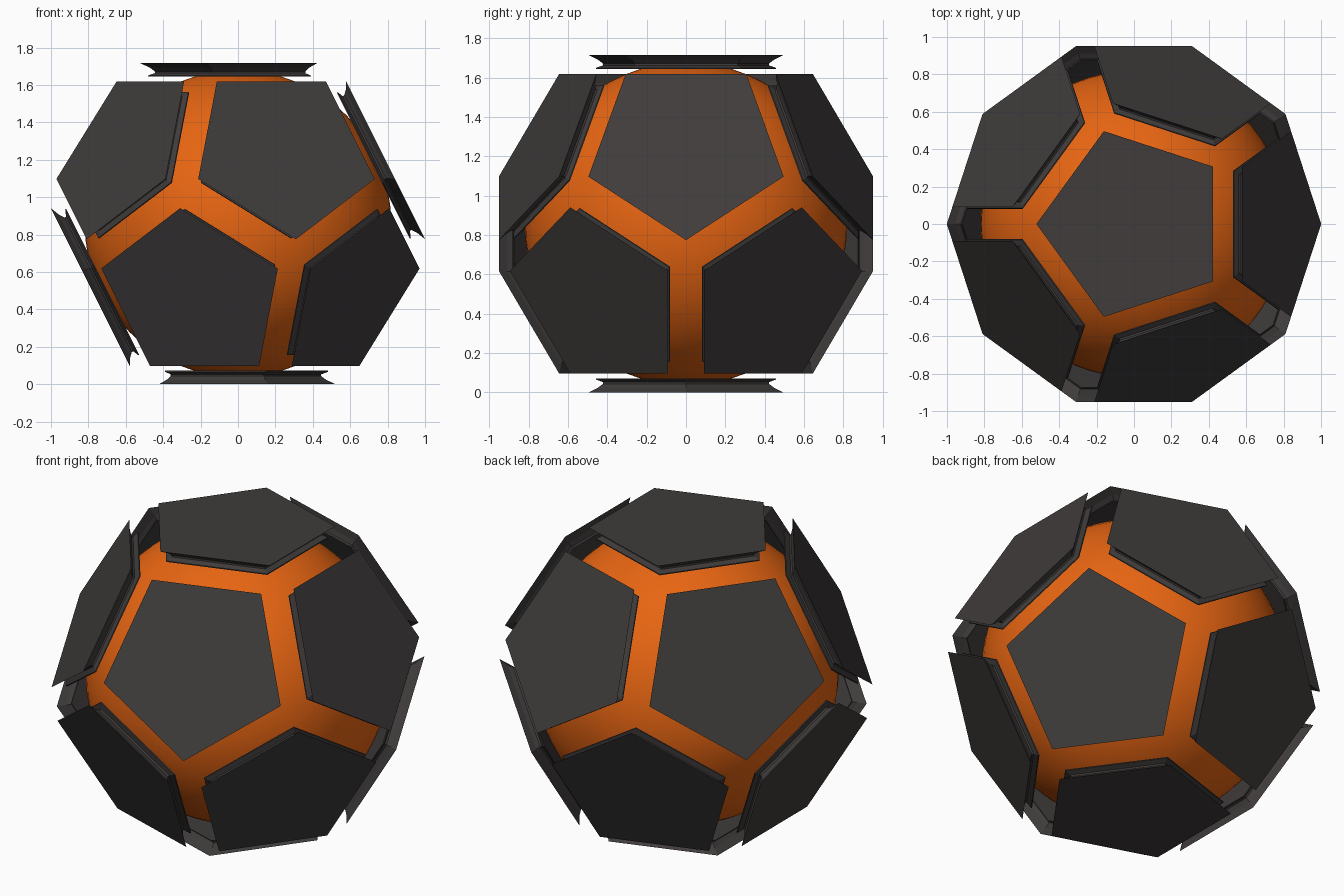
import bpy
import bmesh
from math import atan, cos, pi, radians, sin
from mathutils import Matrix, Vector

cube = bpy.data.objects.get("Cube")
if cube:
    bpy.data.objects.remove(cube, do_unlink=True)

CENTRE = Vector((0, 0, 0.858))


def material(name, colour):
    mat = bpy.data.materials.new(name)
    mat.use_nodes = True
    mat.diffuse_color = colour
    mat.node_tree.nodes["Principled BSDF"].inputs["Base Color"].default_value = colour
    return mat


orange = material("glowing orange", (0.80, 0.13, 0.006, 1))
charcoal = material("charcoal", (0.05, 0.045, 0.044, 1))

# Smooth inner core
bpy.ops.mesh.primitive_uv_sphere_add(segments=64, ring_count=32, radius=0.82, location=CENTRE)
core = bpy.context.object
core.name = "core_sphere"
core.data.materials.append(orange)
bpy.ops.object.shade_smooth()

# Pentagonal plate: sharp outer lip, narrow neck, flared inner flange
PROFILE = [(0.522, 0.858), (0.472, 0.835), (0.445, 0.815), (0.445, 0.805), (0.482, 0.792), (0.482, 0.786)]
bm = bmesh.new()
rings = []
for radius, height in PROFILE:
    rings.append([bm.verts.new((-radius * cos(i * 2 * pi / 5), -radius * sin(i * 2 * pi / 5), height))
                  for i in range(5)])
for upper, lower in zip(rings, rings[1:]):
    for i in range(5):
        j = (i + 1) % 5
        bm.faces.new((upper[i], lower[i], lower[j], upper[j]))
bm.faces.new(rings[0])
bm.faces.new(rings[-1][::-1])
bmesh.ops.recalc_face_normals(bm, faces=bm.faces)
plate_mesh = bpy.data.meshes.new("pentagon_plate")
bm.to_mesh(plate_mesh)
bm.free()
plate_mesh.materials.append(charcoal)


def add_plate(name, rotation):
    plate = bpy.data.objects.new(name, plate_mesh)
    plate.matrix_world = Matrix.Translation(CENTRE) @ rotation
    bpy.context.collection.objects.link(plate)


# Six plates per half; the lower half is the upper one turned over
tilt = Matrix.Rotation(atan(2), 4, "Y") @ Matrix.Rotation(pi, 4, "Z")
for half, turn in (("upper", 0), ("lower", pi)):
    flip = Matrix.Rotation(turn, 4, "Y")
    add_plate(half + "_cap_plate", flip)
    for k in range(5):
        spin = Matrix.Rotation(radians(72 * k), 4, "Z")
        add_plate(f"{half}_side_plate_{k + 1}", flip @ spin @ tilt)
